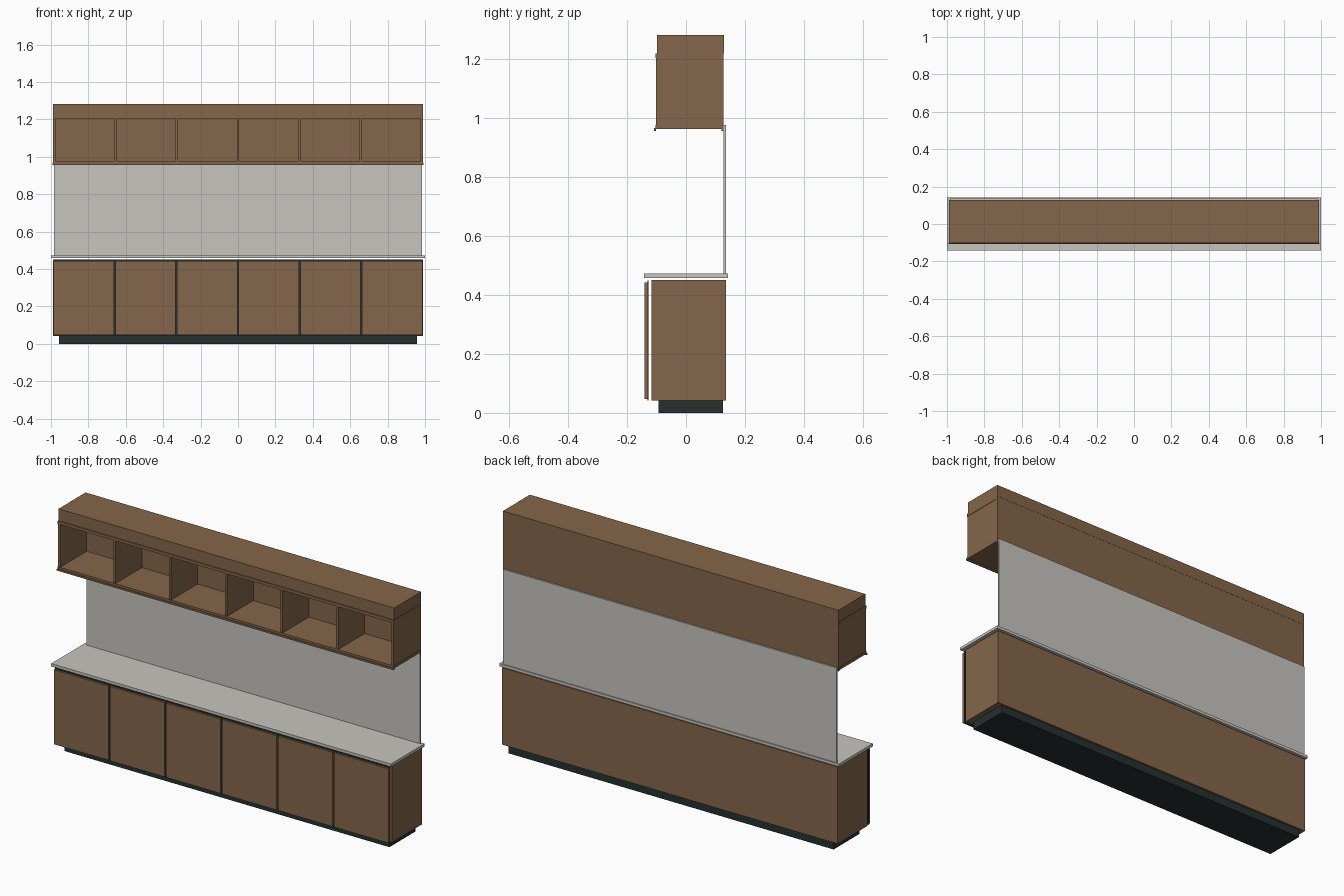
import bpy

if "Cube" in bpy.data.objects:
    bpy.data.objects.remove(bpy.data.objects["Cube"])


def material(name, rgb):
    m = bpy.data.materials.new(name)
    m.diffuse_color = (*rgb, 1.0)
    m.use_nodes = True
    m.node_tree.nodes["Principled BSDF"].inputs["Base Color"].default_value = m.diffuse_color
    return m


wood = material("brown wood", (0.231, 0.133, 0.069))
stone = material("pale grey stone", (0.565, 0.558, 0.522))
dark = material("dark plinth", (0.019, 0.030, 0.030))


def box(name, x, y, z, mat):
    """Box from (min, max) ranges on each axis."""
    bpy.ops.mesh.primitive_cube_add(size=1)
    ob = bpy.context.object
    ob.name = name
    size = [r[1] - r[0] for r in (x, y, z)]
    mid = [(r[1] + r[0]) / 2 for r in (x, y, z)]
    for v in ob.data.vertices:
        v.co = [v.co[i] * size[i] for i in range(3)]
    ob.location = mid
    ob.data.materials.append(mat)
    return ob


def span(half):
    return (-half, half)


# Base cabinet
box("plinth", span(0.957), (-0.093, 0.125), (0, 0.042), dark)
box("base_carcass", span(0.988), (-0.117, 0.135), (0.042, 0.451), wood)
box("door_shadow_panel", span(0.985), (-0.131, -0.127), (0.042, 0.450), dark)
for i in range(6):
    cx = (i - 2.5) * 0.33
    box(f"base_door_{i + 1}", (cx - 0.161, cx + 0.161), (-0.141, -0.131),
        (0.047, 0.443), wood)

# Worktop and splashback
box("worktop", span(1.0), (-0.143, 0.142), (0.458, 0.473), stone)
box("splashback", span(0.983), (0.128, 0.136), (0.473, 0.977), stone)

# Open upper shelf unit
box("shelf_bottom", span(0.990), (-0.104, 0.120), (0.963, 0.977), wood)
box("shelf_top", span(0.990), (-0.104, 0.120), (1.205, 1.220), wood)
box("shelf_back", span(0.988), (0.120, 0.128), (0.963, 1.220), wood)
for s, side in ((-1, "left"), (1, "right")):
    x = sorted((s * 0.975, s * 0.988))
    box(f"shelf_end_{side}", x, (-0.102, 0.120), (0.977, 1.205), wood)
for i in range(5):
    cx = (i - 2) * 0.328
    box(f"shelf_divider_{i + 1}", (cx - 0.006, cx + 0.006), (-0.102, 0.120),
        (0.977, 1.205), wood)

# Lips under the shelf and the fascia box above it
box("front_lip", span(0.992), (-0.108, -0.101), (0.957, 0.966), wood)
box("back_lip", span(0.988), (0.121, 0.1275), (0.957, 0.963), wood)
box("top_fascia_box", span(0.988), (-0.098, 0.129), (1.220, 1.283), wood)
